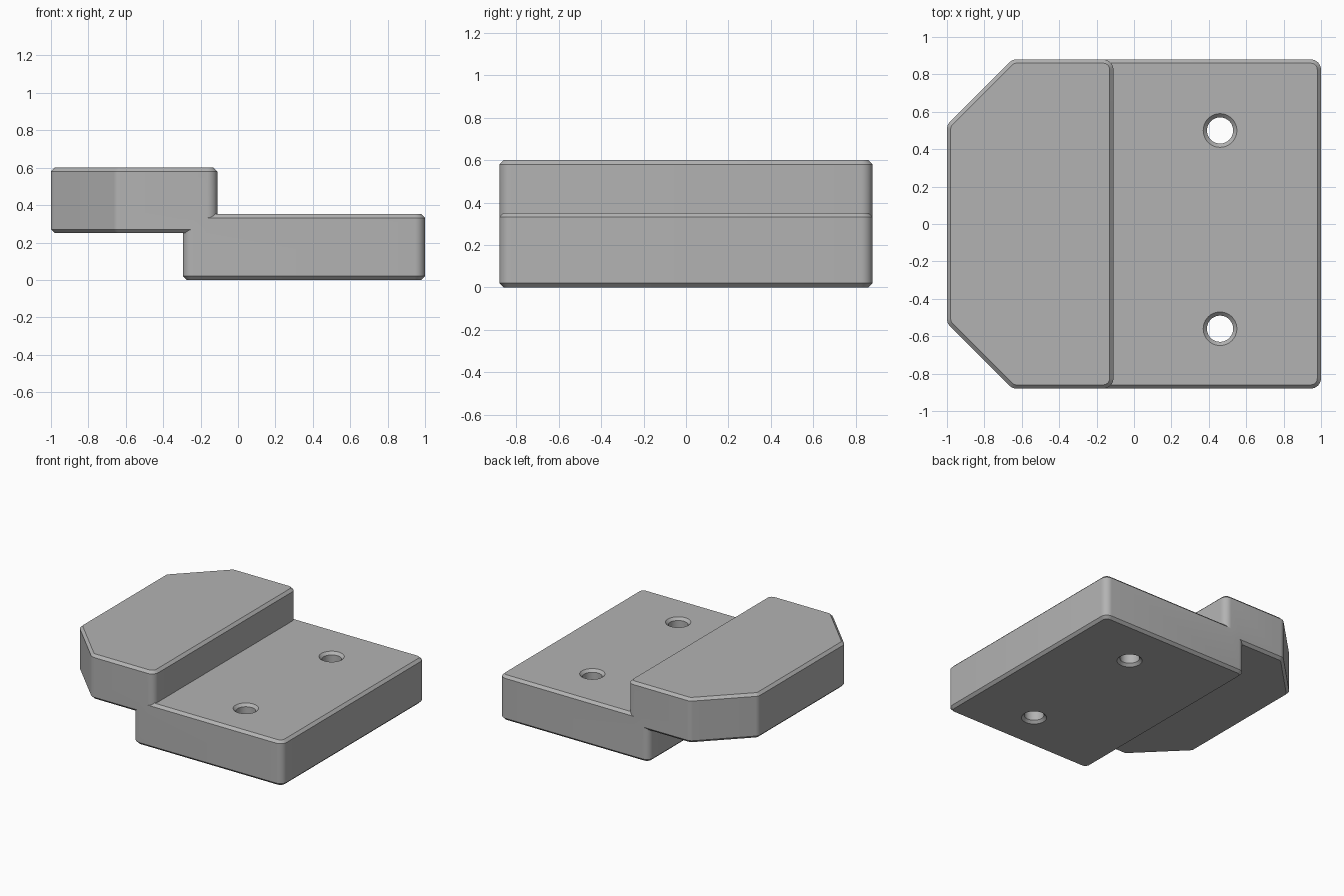
import bpy, bmesh, math
from mathutils import Vector

if "Cube" in bpy.data.objects:
    bpy.data.objects.remove(bpy.data.objects["Cube"], do_unlink=True)

HALF_WIDTH = 0.88
CHAMFER = 0.02
BASE_TOP = 0.352

grey = bpy.data.materials.new("plain_grey")
grey.use_nodes = True
colour = (0.45, 0.45, 0.45, 1)
grey.diffuse_color = colour
grey.node_tree.nodes["Principled BSDF"].inputs["Base Color"].default_value = colour


def add_object(name, bm):
    bmesh.ops.recalc_face_normals(bm, faces=bm.faces[:])
    mesh = bpy.data.meshes.new(name)
    bm.to_mesh(mesh)
    bm.free()
    mesh.materials.append(grey)
    obj = bpy.data.objects.new(name, mesh)
    bpy.context.collection.objects.link(obj)
    return obj


def fillet(corners, radius=0.055, steps=8):
    """Round every corner of a counter-clockwise outline."""
    outline = []
    for i, corner in enumerate(corners):
        p = Vector(corner)
        a = (Vector(corners[i - 1]) - p).normalized()
        b = (Vector(corners[(i + 1) % len(corners)]) - p).normalized()
        half = a.angle(b) / 2
        centre = p + (a + b).normalized() * radius / math.sin(half)
        start = p + a * radius / math.tan(half) - centre
        sweep = math.pi - 2 * half
        for k in range(steps + 1):
            t = sweep * k / steps
            c, s = math.cos(t), math.sin(t)
            outline.append(centre + Vector((c * start.x - s * start.y,
                                            s * start.x + c * start.y)))
    return outline


def plate(name, corners, bottom, top):
    """Rounded plate with chamfered upper and lower rims."""
    bm = bmesh.new()
    verts = [bm.verts.new((p.x, p.y, bottom)) for p in fillet(corners)]
    cap = bm.faces.new(verts)
    bmesh.ops.solidify
    result = bmesh.ops.extrude_face_region(bm, geom=[cap], use_keep_orig=True)
    moved = [g for g in result["geom"] if isinstance(g, bmesh.types.BMVert)]
    bmesh.ops.translate(bm, verts=moved, vec=(0, 0, top - bottom))
    bmesh.ops.recalc_face_normals(bm, faces=bm.faces[:])
    rims = [e for e in bm.edges if abs(e.verts[0].co.z - e.verts[1].co.z) < 1e-5]
    bmesh.ops.bevel(bm, geom=rims, offset=CHAMFER, segments=1, affect="EDGES")
    return add_object(name, bm)


def hole_cutter(name, x, y, radius=0.07, sides=48):
    """Spindle that flares at both ends to countersink the hole."""
    bm = bmesh.new()
    over = 0.03
    wide = radius + CHAMFER + over
    profile = [(wide, -over), (radius, CHAMFER),
               (radius, BASE_TOP - CHAMFER), (wide, BASE_TOP + over)]
    rings = []
    for r, z in profile:
        rings.append([bm.verts.new((x + r * math.cos(math.tau * k / sides),
                                    y + r * math.sin(math.tau * k / sides), z))
                      for k in range(sides)])
    for low, high in zip(rings, rings[1:]):
        for k in range(sides):
            n = (k + 1) % sides
            bm.faces.new((low[k], low[n], high[n], high[k]))
    bm.faces.new(rings[0])
    bm.faces.new(rings[-1])
    cutter = add_object(name, bm)
    cutter.hide_render = True
    return cutter


def combine(target, other, operation):
    mod = target.modifiers.new(operation.lower(), "BOOLEAN")
    mod.object, mod.operation, mod.solver = other, operation, "EXACT"
    bpy.context.view_layer.objects.active = target
    bpy.ops.object.modifier_apply(modifier=mod.name)
    bpy.data.objects.remove(other, do_unlink=True)


# Lower plate and raised clipped-corner plate
W = HALF_WIDTH
block = plate("stepped_block", [(-0.295, -W), (1, -W), (1, W), (-0.295, W)], 0, BASE_TOP)
raised = plate("raised_plate", [(-0.65, -W), (-0.11, -W), (-0.11, W), (-0.65, W),
                                (-1, 0.53), (-1, -0.53)], 0.25, 0.6)
combine(block, raised, "UNION")

# Two countersunk through holes
for y in (0.5, -0.56):
    combine(block, hole_cutter("hole_cutter", 0.46, y), "DIFFERENCE")

# Smooth the rounded corners and bores, keep chamfers crisp
bpy.ops.object.select_all(action="DESELECT")
block.select_set(True)
bpy.context.view_layer.objects.active = block
bpy.ops.object.shade_smooth_by_angle(angle=math.radians(25))
